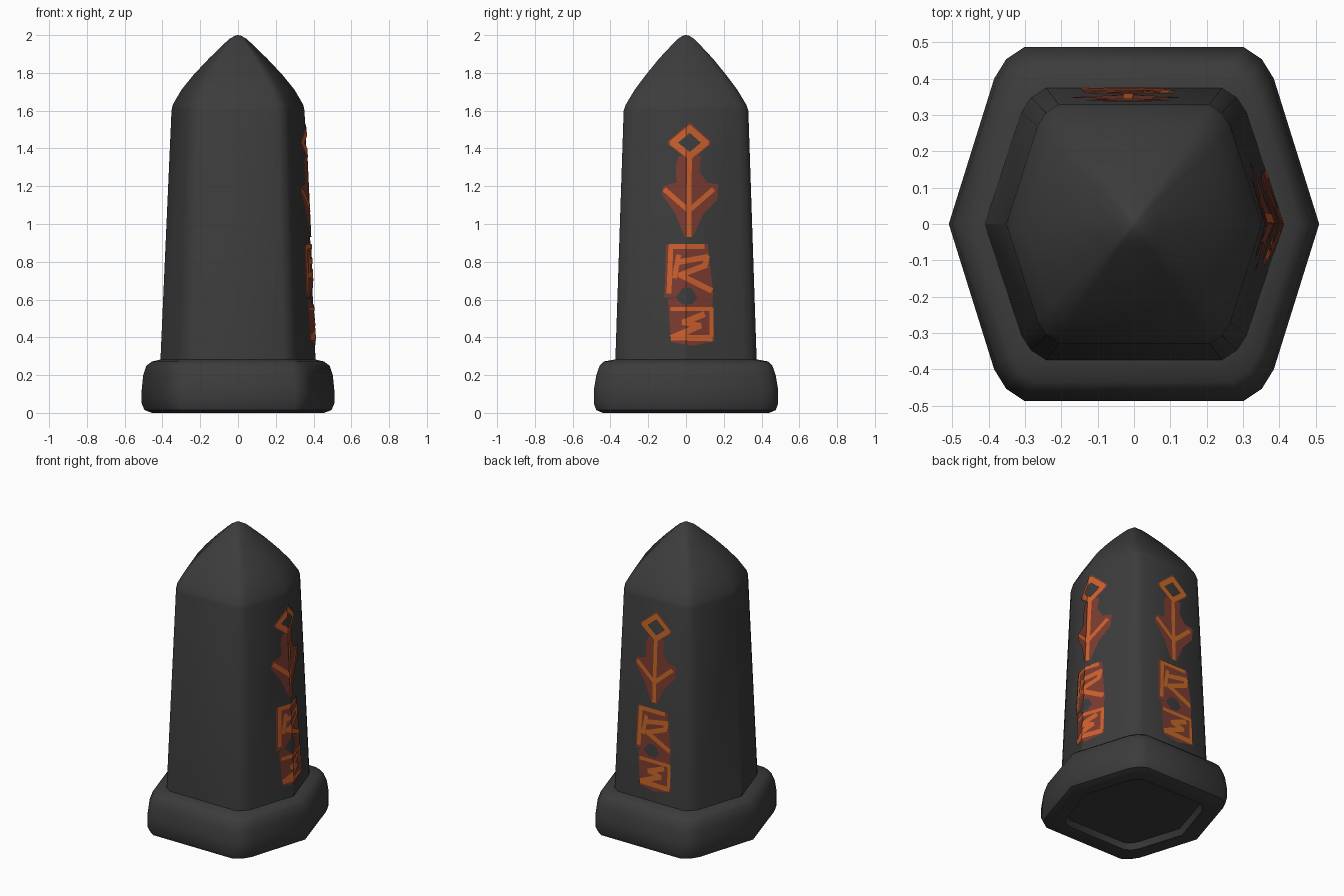
import bpy, bmesh, math
from mathutils import Vector

if "Cube" in bpy.data.objects:
    bpy.data.objects.remove(bpy.data.objects["Cube"])


def material(name, rgb):
    m = bpy.data.materials.new(name)
    m.diffuse_color = (*rgb, 1)
    m.use_nodes = True
    m.node_tree.nodes["Principled BSDF"].inputs["Base Color"].default_value = m.diffuse_color
    return m


stone = material("dark stone", (0.045, 0.045, 0.045))
glow = material("glowing orange", (0.62, 0.12, 0.026))
amber = material("glowing amber", (0.56, 0.14, 0.02))
ember = material("ember brown red", (0.2, 0.045, 0.03))

# One quarter of the soft-cornered hexagon, scaled by half-width and half-depth
QUARTER = [(1, 0), (0.755, 0.82), (0.69, 0.93), (0.59, 1)]


def section():
    q = QUARTER
    left = [(-x, y) for x, y in reversed(q)]
    top = q + left
    return top + [(x, -y) for x, y in reversed(top[1:-1])]


def finish(bm, name, mat, smooth=True):
    me = bpy.data.meshes.new(name)
    bm.to_mesh(me)
    bm.free()
    ob = bpy.data.objects.new(name, me)
    bpy.context.collection.objects.link(ob)
    me.materials.append(mat)
    if smooth:
        bpy.ops.object.select_all(action='DESELECT')
        ob.select_set(True)
        bpy.context.view_layer.objects.active = ob
        bpy.ops.object.shade_smooth_by_angle(angle=math.radians(35))
    return ob


def loft(name, levels):
    bm = bmesh.new()
    pts = section()
    n = len(pts)
    rings = [[bm.verts.new((x * w, y * d, z)) for x, y in pts] for w, d, z in levels]
    for a, b in zip(rings, rings[1:]):
        for i in range(n):
            j = (i + 1) % n
            bm.faces.new((a[i], a[j], b[j], b[i]))
    bm.faces.new(rings[0][::-1])
    bm.faces.new(rings[-1])
    bmesh.ops.recalc_face_normals(bm, faces=bm.faces[:])
    return finish(bm, name, stone)


# Plinth with a shallow hollow underneath
loft("plinth", [(0.36, 0.345, 0.04), (0.38, 0.36, 0.003), (0.455, 0.44, 0.0),
                (0.495, 0.475, 0.015), (0.51, 0.488, 0.05), (0.51, 0.488, 0.12),
                (0.502, 0.475, 0.2), (0.485, 0.457, 0.25), (0.455, 0.435, 0.272),
                (0.40, 0.365, 0.285)])

# Tapering shaft with a slightly bulging pointed cap
Z0, Z1 = 0.25, 1.6
BOT, TOP = (0.412, 0.375), (0.352, 0.33)
loft("shaft", [(*BOT, Z0), (*TOP, Z1), (0.346, 0.32, 1.63), (0.30, 0.272, 1.71),
               (0.235, 0.212, 1.79), (0.155, 0.143, 1.875), (0.075, 0.07, 1.953),
               (0.045, 0.043, 1.98), (0.018, 0.018, 1.996), (0.004, 0.004, 2.0)])


# Carved marks: flat shapes in (u, z), wrapped on the right ridge or back face
def wrap(u, z, lift, side):
    t = (z - Z0) / (Z1 - Z0)
    w = BOT[0] + (TOP[0] - BOT[0]) * t
    d = BOT[1] + (TOP[1] - BOT[1]) * t
    if side == "right":
        return (w * (1 - 0.299 * abs(u) / d) + lift, u, z)
    return (-u, d + lift, z)


def plate(name, shapes, lift, side, mat):
    bm = bmesh.new()
    for s in shapes:
        f = bm.faces.new([bm.verts.new((u, z, 0)) for u, z in s])
        f.normal_update()
        if f.normal.z < 0:
            f.normal_flip()
    bmesh.ops.triangulate(bm, faces=bm.faces[:])
    # crease along the ridge
    bmesh.ops.bisect_plane(bm, geom=bm.verts[:] + bm.edges[:] + bm.faces[:],
                           plane_co=(0, 0, 0), plane_no=(1, 0, 0))
    for v in bm.verts:
        v.co = wrap(v.co.x, v.co.y, lift, side)
    return finish(bm, name, mat, False)


def strokes(path, width):
    out = []
    for a, b in zip(path, path[1:]):
        a, b = Vector(a), Vector(b)
        t = (b - a).normalized() * width / 2
        n = Vector((-t.y, t.x))
        a, b = a - t * 0.6, b + t * 0.6
        out.append([tuple(p) for p in (a + n, a - n, b - n, b + n)])
    return out


diamond = [(0.02, 1.505), (-0.07, 1.43), (0.02, 1.36), (0.105, 1.43), (0.02, 1.505)]
lines = [
    (diamond, 0.034),
    ([(0.018, 1.36), (0.015, 0.94)], 0.026),
    ([(-0.11, 1.18), (0.015, 1.07), (0.14, 1.18)], 0.026),
    ([(0.09, 0.88), (-0.08, 0.88), (-0.09, 0.64)], 0.026),
    ([(-0.03, 0.80), (0.11, 0.825), (0.10, 0.78), (-0.03, 0.73), (0.13, 0.65)], 0.03),
    ([(-0.06, 0.72), (-0.04, 0.83)], 0.026),
    ([(-0.075, 0.55), (0.135, 0.55), (0.135, 0.41)], 0.022),
    ([(0.09, 0.52), (-0.01, 0.48), (0.07, 0.46), (-0.07, 0.40), (0.13, 0.395)], 0.032),
]
marks = [q for path, w in lines for q in strokes(path, w)]

halo = strokes([(0.02, 1.52), (-0.082, 1.43), (0.02, 1.35), (0.117, 1.43), (0.02, 1.52)], 0.03)
halo += [
    # stem and arms
    [(-0.04, 1.36), (0.08, 1.36), (0.07, 1.28), (0.11, 1.22), (0.17, 1.21), (0.165, 1.13),
     (0.09, 1.05), (0.035, 0.93), (-0.005, 0.93), (-0.06, 1.06), (-0.13, 1.16),
     (-0.12, 1.2), (-0.05, 1.22), (-0.055, 1.30)],
    # middle block, notched at the bottom
    [(-0.105, 0.895), (0.115, 0.895), (0.145, 0.63), (0.14, 0.60), (0.06, 0.61),
     (0.03, 0.66), (-0.02, 0.66), (-0.055, 0.61), (-0.115, 0.61)],
    # lower block, notched at the top
    [(-0.095, 0.60), (-0.055, 0.61), (-0.02, 0.575), (0.03, 0.575), (0.06, 0.61),
     (0.14, 0.60), (0.15, 0.38), (0.03, 0.355), (-0.08, 0.375)],
]

for side, mat in (("right", glow), ("back", amber)):
    plate(side + "_mark_halo", halo, 0.004, side, ember)
    plate(side + "_mark_strokes", marks, 0.007, side, mat)
